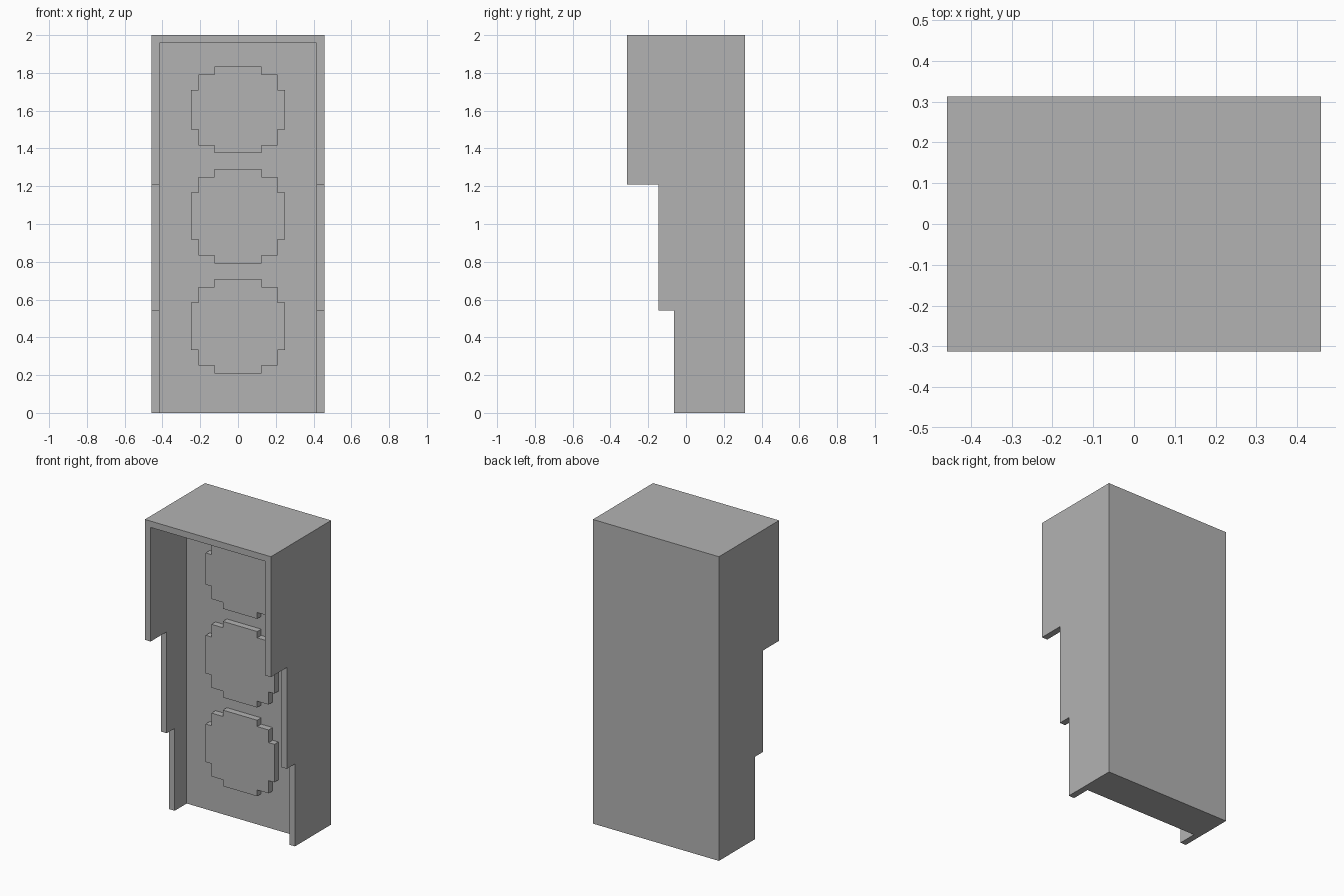
import bpy
import bmesh
from mathutils import Vector

U = 1 / 24  # modelling unit: the shape sits on a regular block grid

cube = bpy.data.objects.get("Cube")
if cube:
    bpy.data.objects.remove(cube, do_unlink=True)

grey = bpy.data.materials.new("plain_grey")
grey.use_nodes = True
colour = (0.45, 0.45, 0.45, 1)
grey.diffuse_color = colour
grey.node_tree.nodes["Principled BSDF"].inputs["Base Color"].default_value = colour


def prism(name, outline, sweep):
    """Sweep a flat outline (grid units) along a vector into a solid."""
    bm = bmesh.new()
    face = bm.faces.new([bm.verts.new(Vector(p) * U) for p in outline])
    swept = bmesh.ops.extrude_face_region(bm, geom=[face], use_keep_orig=True)
    verts = [g for g in swept["geom"] if isinstance(g, bmesh.types.BMVert)]
    bmesh.ops.translate(bm, verts=verts, vec=Vector(sweep) * U)
    bmesh.ops.recalc_face_normals(bm, faces=bm.faces)
    mesh = bpy.data.meshes.new(name)
    bm.to_mesh(mesh)
    bm.free()
    mesh.materials.append(grey)
    obj = bpy.data.objects.new(name, mesh)
    bpy.context.collection.objects.link(obj)
    return obj


# Housing: stepped side profile swept across the width
profile = [(7.5, 0), (7.5, 48), (-7.5, 48), (-7.5, 29),
           (-3.5, 29), (-3.5, 13), (-1.5, 13), (-1.5, 0)]
housing = prism("housing", [(-11, y, z) for y, z in profile], (22, 0, 0))

# Hollow the front, leaving thin side walls, a thin roof and a thick back
cavity = prism("cavity_cutter",
               [(-10, -9, -2), (10, -9, -2), (10, -9, 47), (-10, -9, 47)],
               (0, 10.5, 0))
cavity.hide_render = True
cut = housing.modifiers.new("hollow", "BOOLEAN")
cut.operation = "DIFFERENCE"
cut.solver = "EXACT"
cut.object = cavity
bpy.context.view_layer.objects.active = housing
bpy.ops.object.modifier_apply(modifier=cut.name)
bpy.data.objects.remove(cavity, do_unlink=True)


def stepped_disc(name, centre, half):
    """Blocky round plate raised from the back panel."""
    quarter = [(6, half - 3), (5, half - 3), (5, half - 1),
               (3, half - 1), (3, half)]
    upper = quarter + [(-x, z) for x, z in reversed(quarter)]
    ring = upper + [(x, -z) for x, z in reversed(upper)]
    return prism(name, [(x, 0.5, centre + z) for x, z in ring], (0, 1.1, 0))


# Three raised discs, the top one slightly shorter
for name, centre, half in (("lower_disc", 11, 6),
                           ("middle_disc", 25, 6),
                           ("upper_disc", 38.5, 5.5)):
    stepped_disc(name, centre, half)
